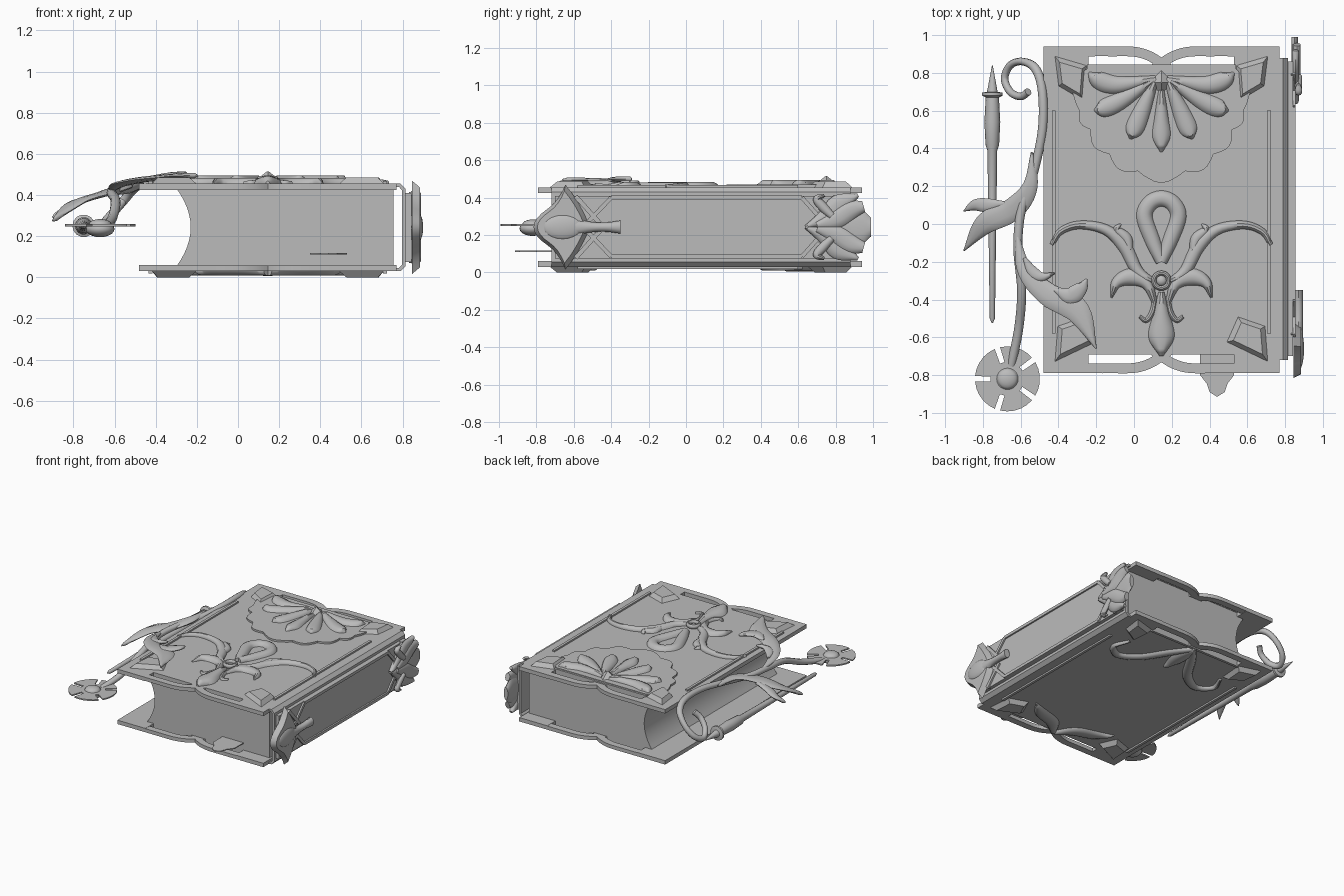
import bpy, bmesh, math
from mathutils import Vector, Matrix

if "Cube" in bpy.data.objects:
    bpy.data.objects.remove(bpy.data.objects["Cube"])

GREY = bpy.data.materials.new("stone grey")
GREY.use_nodes = True
GREY.diffuse_color = (0.5, 0.5, 0.5, 1)
GREY.node_tree.nodes["Principled BSDF"].inputs["Base Color"].default_value = (0.5, 0.5, 0.5, 1)

CX = 0.145                      # mirror line of the covers
TOP, BASE = 0.455, 0.03         # outer faces of the covers
SPINE = Matrix(((0, 0, 1, 0), (1, 0, 0, 0), (0, 1, 0, 0), (0, 0, 0, 1)))
SIDE = Matrix(((1, 0, 0, 0), (0, 0, 1, 0), (0, 1, 0, 0), (0, 0, 0, 1)))
FLIP = Matrix.Translation((0, 0, TOP + BASE)) @ Matrix.Scale(-1, 4, (0, 0, 1))
FLAT = Matrix.Identity(4)


def finish(name, bm, mat=FLAT, angle=35):
    bmesh.ops.transform(bm, matrix=mat, verts=bm.verts)
    bmesh.ops.recalc_face_normals(bm, faces=bm.faces)
    me = bpy.data.meshes.new(name)
    bm.to_mesh(me)
    bm.free()
    me.materials.append(GREY)
    ob = bpy.data.objects.new(name, me)
    bpy.context.collection.objects.link(ob)
    bpy.ops.object.select_all(action='DESELECT')
    ob.select_set(True)
    bpy.context.view_layer.objects.active = ob
    bpy.ops.object.shade_smooth_by_angle(angle=math.radians(angle))
    return ob


def plate(name, outline, low, high, mat=FLAT, inset=0.0):
    """Extruded outline; inset shrinks the upper face into a bevel."""
    bm = bmesh.new()
    mid = sum((Vector(p) for p in outline), Vector((0, 0))) / len(outline)
    a = [bm.verts.new((p[0], p[1], low)) for p in outline]
    b = [bm.verts.new((*(Vector(p).lerp(mid, inset)), high)) for p in outline]
    bm.faces.new(a)
    bm.faces.new(b)
    for i in range(len(a)):
        j = (i + 1) % len(a)
        bm.faces.new((a[i], a[j], b[j], b[i]))
    return finish(name, bm, mat, 25)


def rect(x0, x1, y0, y1):
    return [(x0, y0), (x1, y0), (x1, y1), (x0, y1)]


def spline(vals, t):
    """Catmull-Rom through vectors, t from 0 to 1."""
    n = len(vals) - 1
    i = min(int(t * n), n - 1)
    f = t * n - i
    p1, p2 = vals[i], vals[i + 1]
    p0 = vals[i - 1] if i else p1 * 2 - p2
    p3 = vals[i + 2] if i + 2 <= n else p2 * 2 - p1
    return 0.5 * (2 * p1 + (p2 - p0) * f + (2 * p0 - 5 * p1 + 4 * p2 - p3) * f * f
                  + (3 * p1 - p0 - 3 * p2 + p3) * f ** 3)


def sweep(name, pts, widths, thick, mat=FLAT, z=TOP, boxy=False, steps=30):
    """Sweep an oval or rectangle along a path, with changing half width."""
    pts = [Vector(p if len(p) == 3 else (*p, z)) for p in pts]
    ws = [float(w) for w in widths]
    section = ([(1, 1), (-1, 1), (-1, -1), (1, -1)] if boxy else
               [(math.cos(k * math.pi / 5), math.sin(k * math.pi / 5)) for k in range(10)])
    bm, rings = bmesh.new(), []
    for s in range(steps + 1):
        t = s / steps
        c = spline(pts, t)
        d = (spline(pts, min(1, t + 0.01)) - spline(pts, max(0, t - 0.01))).normalized()
        side = d.cross(Vector((0, 0, 1))).normalized()
        up = side.cross(d)
        w = max(0.003, spline(ws, t))
        h = thick if boxy else min(thick, w * 1.3)
        rings.append([bm.verts.new(c + side * w * a + up * h * b) for a, b in section])
    n = len(section)
    for r, q in zip(rings, rings[1:]):
        for k in range(n):
            bm.faces.new((r[k], r[(k + 1) % n], q[(k + 1) % n], q[k]))
    bm.faces.new(rings[0])
    bm.faces.new(rings[-1])
    return finish(name, bm, mat, 40)


def pair(name, pts, *args, **kw):
    """A sweep and its mirror image across the cover."""
    sweep("left_" + name, [(2 * CX - p[0], *p[1:]) for p in pts], *args, **kw)
    sweep("right_" + name, pts, *args, **kw)


def ball(name, loc, scale, mat=FLAT):
    bm = bmesh.new()
    bmesh.ops.create_uvsphere(bm, u_segments=20, v_segments=10, radius=1)
    finish(name, bm, mat @ Matrix.Translation(loc) @ Matrix.Diagonal((*scale, 1)))


# Covers: a panel, corner blocks and strap work that frames narrow slots
for side, mat in (("upper", FLAT), ("lower", FLIP)):
    plate(side + "_cover", rect(-0.48, 0.77, -0.69, 0.84), 0.425, TOP, mat)
    for end, y0, y1, s in (("back", 0.84, 0.94, 1), ("front", -0.79, -0.69, -1)):
        edge = y1 if s > 0 else y0
        for k, (a, b) in enumerate(((-0.48, -0.24), (0.53, 0.77))):
            plate(f"{side}_{end}_corner_{k}", rect(a, b, y0, y1), 0.425, TOP, mat)
        path = [(-0.26, edge - s * .026), (-0.12, edge - s * .026), (0, edge - s * .028),
                (0.08, edge - s * .05), (0.145, edge - s * .09), (0.2, edge - s * .13)]
        pair(f"{side}_{end}_strap", path, [0.026] * 6, 0.014, mat, z=0.441, boxy=True)
    for k, x in enumerate((-0.425, 0.715)):
        plate(f"{side}_border_{k}", rect(x - .01, x + .01, -0.58, 0.6), TOP, TOP + .012, mat)
    plate(side + "_border_back", rect(-0.25, 0.54, 0.825, 0.845), TOP, TOP + .01, mat)
    # Faceted diamonds in the corners
    for k, m in enumerate((1, -1)):
        for end, quad in (("back", [(-.42, .89), (-.25, .84), (-.265, .65), (-.4, .73)]),
                          ("front", [(-.42, -.73), (-.2, -.625), (-.26, -.49), (-.405, -.54)])):
            q = [(x if m > 0 else 2 * CX - x, y) for x, y in quad]
            plate(f"{side}_{end}_diamond_{k}", q, TOP - .002, TOP + .03, mat, 0.3)

# Page block with a hollow fore edge
hollow = [(-0.23 - 0.07 * (k / 6) ** 2, 0.2425 + 0.19 * k / 6) for k in range(-6, 7)]
plate("page_block", hollow + [(0.755, 0.43), (0.755, 0.055)], -0.69, 0.84, SIDE)
plate("bookmark", [(.35, -.6), (.35, -.8), (.385, -.845), (.4, -.89), (.44, -.915),
                   (.48, -.89), (.495, -.845), (.53, -.8), (.53, -.6)], 0.11, 0.117)

# Spine: curved shell, panel, hexagonal moulding and crossed bars
shell = [(.76, .455), (.79, .455), (.815, .43), (.815, .055), (.79, .03), (.76, .03),
         (.76, .045), (.782, .045), (.797, .062), (.797, .423), (.782, .44), (.76, .44)]
plate("spine_shell", shell, -0.72, 0.88, SIDE)
plate("spine_panel", rect(-0.70, 0.86, 0.075, 0.41), 0.81, 0.842, SPINE)
hexagon = [(-.4, .4), (.62, .4), (.76, .2425), (.62, .085), (-.4, .085), (-.55, .2425)]
for k in range(6):
    a, b = hexagon[k], hexagon[(k + 1) % 6]
    sweep(f"spine_moulding_{k}", [a, b], [.011] * 2, .012, SPINE, z=.842, boxy=True, steps=1)
for k, s in enumerate((1, -1)):
    for e, (a, b) in enumerate(((-.59, -.46), (.8, .67))):
        sweep(f"spine_chevron_{k}_{e}", [(a, .2425 + s * .165), (b, .2425 + s * .02)],
              [.012] * 2, .012, SPINE, z=.842, boxy=True, steps=1)

# Spine blossom with three flared points and a stem
star = []
for a, b, c in (((-.52, .26), (-.57, .38), (-.645, .47)), ((-.645, .47), (-.68, .38), (-.74, .34)),
                ((-.74, .34), (-.815, .29), (-.815, .2425))):
    a, b, c = Vector(a), Vector(b), Vector(c)
    star += [tuple(a.lerp(b, t).lerp(b.lerp(c, t), t)) for t in (0, .25, .5, .75)]
star += [(-.815, .2425)] + [(u, .485 - v) for u, v in reversed(star)]
plate("spine_blossom", star, 0.845, 0.885, SPINE, 0.15)
ball("spine_blossom_bulge", (-.66, .2425, .875), (.11, .07, .025), SPINE)
sweep("spine_blossom_stem", [(-.65, .2425), (-.52, .2425), (-.43, .2425), (-.35, .2425)],
      [.06, .03, .025, .035], .025, SPINE, z=.87)

# Spine lotus
for k, s in enumerate((1, -1)):
    for n, (pts, w) in enumerate((
            ([(.64, 0), (.74, .05), (.82, .12), (.92, .17)], [.01, .04, .055, .01]),
            ([(.7, .01), (.8, .04), (.88, .09), (.95, .11)], [.02, .05, .05, .03]),
            ([(.78, .06), (.73, .11), (.7, .15), (.74, .17)], [.02, .025, .02, .008]))):
        sweep(f"lotus_petal_{k}_{n}", [(u, .2425 + s * v) for u, v in pts], w, .02, SPINE, z=.855 + .008 * n)
sweep("lotus_heart", [(.7, .2425), (.8, .2425), (.92, .2425), (.99, .2425)],
      [.02, .05, .1, .05], .018, SPINE, z=.85)

# Scalloped shell backing
cusps = [(-.24, .83), (-.29, .6), (-.23, .5), (-.13, .37), (.02, .28), (.27, .28), (.42, .37),
         (.52, .5), (.58, .6), (.53, .83)]
lobes = []
for a, b in zip(cusps, cusps[1:]):
    a, b = Vector(a), Vector(b)
    out = Vector(((b - a).y, -(b - a).x)) * -0.25
    out = out if out.dot((a + b) / 2 - Vector((CX, .75))) > 0 else -out
    lobes += [tuple(a.lerp(b, t) + out * math.sin(math.pi * t)) for t in (0, .15, .35, .5, .65, .85)]
plate("shell_backing", lobes + [cusps[-1]], TOP - .002, TOP + .014)

# Shell petals and gem
for n, (tip, bend) in enumerate((((.53, .80), .05), ((.50, .60), .02), ((.31, .45), 0))):
    a, b = Vector((CX + .03, .77)), Vector(tip)
    mid = a.lerp(b, .55) + Vector((0, -bend))
    pair(f"shell_petal_{n}", [tuple(a), tuple(mid), tuple(a.lerp(b, .85) + Vector((0, -bend * .7))), tuple(b)],
         [.018, .048, .05, .008], .036, z=TOP + .006)
sweep("shell_petal_middle", [(CX, .72), (CX, .56), (CX, .46), (CX, .38)], [.015, .04, .05, .008], .036, z=TOP + .006)
plate("gem", [(CX - .08, .75), (CX, .67), (CX + .08, .75), (CX, .83)], TOP, TOP + .06, FLAT, .95)

# Keyhole loop, ring and drop
sweep("keyhole_loop", [(CX, -.2), (CX - .05, -.08), (CX - .09, .04), (CX - .06, .11), (CX, .135),
                       (CX + .06, .11), (CX + .09, .04), (CX + .05, -.08), (CX, -.2)],
      [.03, .04, .042, .042, .042, .042, .042, .04, .03], .03, steps=48)
ring = [(CX + .04 * math.cos(k * math.pi / 6), -.3 + .04 * math.sin(k * math.pi / 6)) for k in range(13)]
sweep("ring", ring, [.013] * 13, .02, z=TOP + .02, steps=36)
ball("ring_boss", (CX, -.3, TOP), (.03, .03, .025))
sweep("drop", [(CX, -.36), (CX, -.48), (CX, -.6), (CX, -.7)], [.015, .045, .068, .01], .038)

# Scrolls beside the drop
pair("long_scroll", [(.18, -.31), (.27, -.25), (.34, -.12), (.44, -.03), (.58, -.005), (.68, -.04), (.725, -.11)],
     [.015, .03, .035, .028, .022, .018, .012], .028)
pair("scroll_leaf", [(.31, -.16), (.33, -.08), (.38, -.03), (.36, .0)], [.015, .03, .02, .004], .025)
pair("curl", [(.18, -.42), (.22, -.32), (.3, -.28), (.38, -.31), (.41, -.39)], [.012, .03, .045, .03, .005], .03)
pair("small_curl", [(.18, -.38), (.19, -.46), (.225, -.51), (.26, -.49)], [.01, .016, .013, .01], .022)

# Lower cover scrolls
pair("lower_scroll", [(.15, .82), (.24, .68), (.36, .5), (.5, .42), (.6, .5), (.56, .62)],
     [.02, .035, .035, .03, .02, .012], .022, FLIP)
pair("lower_leaf", [(.15, -.7), (.25, -.6), (.38, -.55), (.5, -.47)], [.02, .05, .05, .005], .022, FLIP)
sweep("lower_drop", [(CX, .84), (CX, .72), (CX, .62), (CX, .5)], [.015, .05, .05, .006], .026, FLIP)

# Pen: turned profile of position along y and radius
bm = bmesh.new()
prof = [(.84, .002), (.7, .028), (.695, .055), (.68, .055), (.67, .035), (.54, .042), (.42, .036),
        (.39, .026), (.1, .022), (-.5, .014), (-.525, .003)]
vs = [bm.verts.new((-.75 + r, y, .25)) for y, r in prof]
es = [bm.edges.new(e) for e in zip(vs, vs[1:])]
bmesh.ops.spin(bm, geom=vs + es, cent=(-.75, 0, .25), axis=(0, 1, 0), angle=math.tau, steps=14)
bmesh.ops.remove_doubles(bm, verts=bm.verts, dist=.0005)
finish("pen", bm)

# Vine with a leaning spiral tip
coil = [(-.56, .7), (-.6, .675), (-.655, .7), (-.685, .77), (-.655, .84), (-.59, .86), (-.52, .82),
        (-.485, .7), (-.485, .5), (-.53, .28), (-.595, .08)]
vine = [(x, y, min(.45, .23 + 1.15 * (x + .68))) for x, y in coil]
vine[-2:] = [(-.53, .28, .43), (-.595, .08, .42)]
vine += [(-.615, -.12, .41), (-.595, -.35, .37), (-.61, -.55, .29), (-.65, -.75, .24)]
sweep("vine", vine, [.02] * 6 + [.024] * 9, .022, steps=90)

# Leaves arching from the vine
for n, (pts, w) in enumerate((
        ([(-.54, .38, .44), (-.55, .2, .44), (-.64, .08, .41), (-.79, .0, .36), (-.9, -.14, .275)],
         [.006, .04, .06, .055, .004]),
        ([(-.68, .11, .4), (-.77, .1, .37), (-.84, .1, .33), (-.9, .07, .29)], [.01, .035, .03, .004]),
        ([(-.62, -.05, .42), (-.58, -.24, .45), (-.46, -.37, .475), (-.3, -.46, .49), (-.2, -.66, .495)],
         [.008, .04, .06, .065, .004]),
        ([(-.42, -.35, .48), (-.34, -.38, .495), (-.28, -.34, .5), (-.25, -.29, .5)], [.01, .045, .035, .004]),
        ([(-.58, -.18, .45), (-.54, -.25, .46), (-.49, -.28, .47), (-.42, -.26, .48)], [.01, .03, .025, .004]))):
    sweep(f"leaf_{n}", pts, w, .014)

# Flower with five notched petals
petals = []
for k in range(5):
    start = math.pi + k * math.tau / 5
    for r, deg in [(.09, 8)] + [(.172, d) for d in (5, 17, 29, 43, 55, 67)] + [(.09, 64)]:
        a = start + math.radians(deg)
        petals.append((-.67 + r * math.cos(a), -.82 + r * math.sin(a)))
plate("flower", petals, .248, .258)
ball("flower_heart", (-.67, -.82, .258), (.055, .055, .025))
ball("flower_base", (-.67, -.82, .235), (.07, .07, .04))
